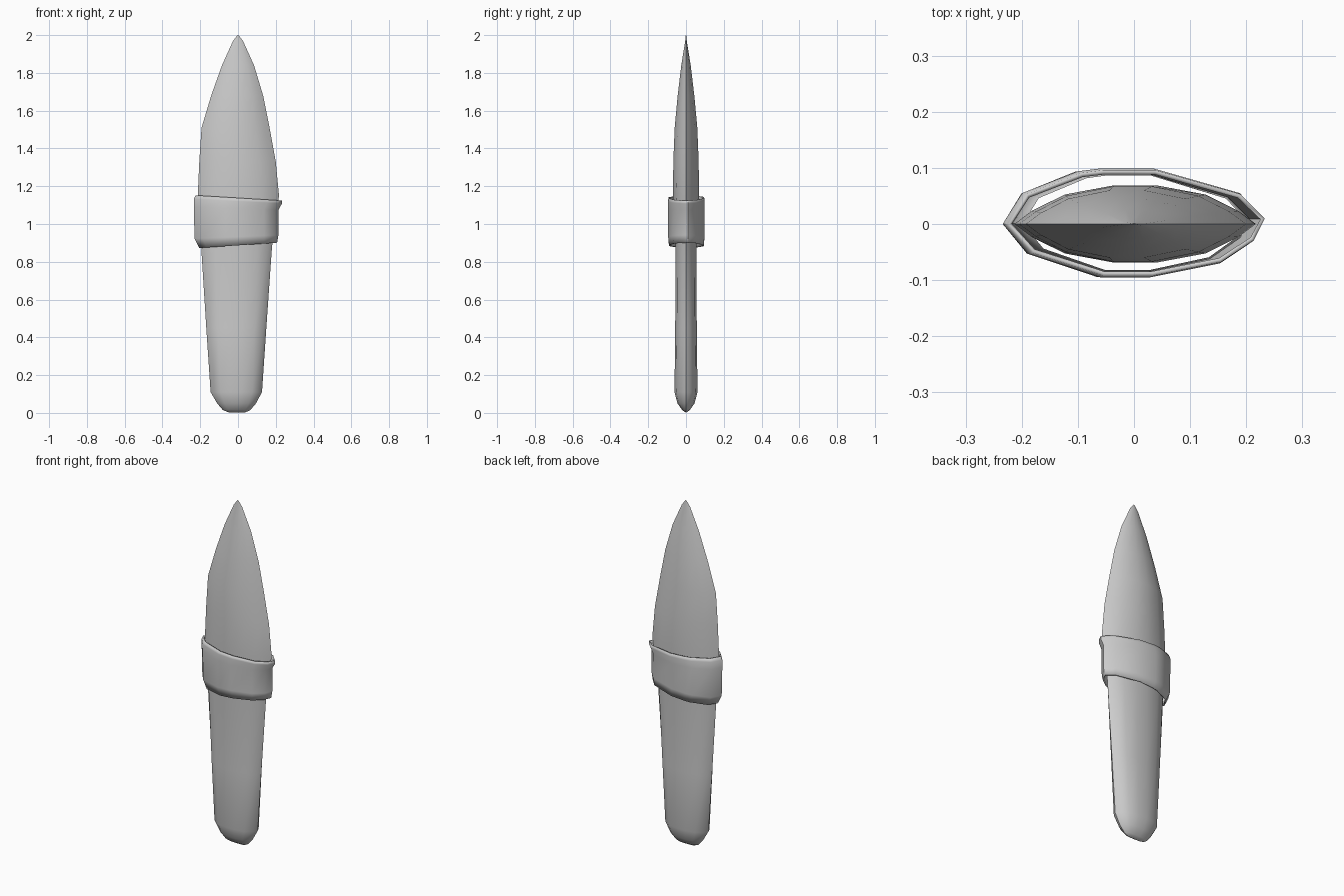
import bpy, bmesh

if "Cube" in bpy.data.objects:
    bpy.data.objects.remove(bpy.data.objects["Cube"])


def loft(name, rings, cap, angle):
    """Skin a stack of equal-length closed rings."""
    bm = bmesh.new()
    loops = [[bm.verts.new(p) for p in ring] for ring in rings]
    n = len(loops[0])
    for a, b in zip(loops, loops[1:]):
        for i in range(n):
            j = (i + 1) % n
            bm.faces.new((a[i], a[j], b[j], b[i]))
    if cap:
        bm.faces.new(loops[0][::-1])
        bm.faces.new(loops[-1])
        bmesh.ops.remove_doubles(bm, verts=bm.verts, dist=0.0005)
        bmesh.ops.recalc_face_normals(bm, faces=bm.faces)
    mesh = bpy.data.meshes.new(name)
    bm.to_mesh(mesh)
    bm.free()
    obj = bpy.data.objects.new(name, mesh)
    bpy.context.collection.objects.link(obj)
    bpy.context.view_layer.objects.active = obj
    obj.select_set(True)
    bpy.ops.object.shade_smooth_by_angle(angle=angle)
    obj.select_set(False)
    return obj


# Knife body: z, left x, right x, half thickness, roundness (handle 1, blade 0)
levels = [
    (0.003, -0.05, 0.04, 0.003, 1),
    (0.015, -0.08, 0.065, 0.02, 1),
    (0.05, -0.11, 0.095, 0.045, 1),
    (0.11, -0.145, 0.127, 0.061, 1),
    (0.45, -0.168, 0.15, 0.057, 0.9),
    (0.88, -0.195, 0.18, 0.056, 0.6),
    (1.15, -0.213, 0.217, 0.069, 0.1),
    (1.33, -0.205, 0.20, 0.067, 0),
    (1.51, -0.193, 0.167, 0.06, 0),
    (1.68, -0.142, 0.133, 0.044, 0),
    (1.84, -0.085, 0.085, 0.025, 0),
    (1.97, -0.026, 0.026, 0.004, 0),
    (2.0, -0.003, 0.003, 0.001, 0),
]
blade = [(1, 0), (0.85, 0.33), (0.58, 0.75), (0.17, 1)]
handle = [(1, 0), (0.92, 0.4), (0.62, 0.85), (0.2, 1)]


def body_ring(z, left, right, t, r):
    c, w = (left + right) / 2, (right - left) / 2
    q = [(b[0] * (1 - r) + h[0] * r, b[1] * (1 - r) + h[1] * r)
         for b, h in zip(blade, handle)]
    half = q + [(-x, y) for x, y in q[:0:-1]]
    full = half + [(-1, 0)] + [(x, -y) for x, y in half[:0:-1]]
    return [(c + x * w, y * t, z) for x, y in full]


loft("stone_blade", [body_ring(*v) for v in levels], True, 0.7)

# Band wrapped around the middle, slightly slanted and flared
outline = [(-0.235, 0), (-0.19, -0.053), (-0.06, -0.095), (0.03, -0.095),
           (0.155, -0.07), (0.215, -0.03), (0.235, 0.01), (0.19, 0.055),
           (0.035, 0.099), (-0.06, 0.099), (-0.10, 0.094), (-0.20, 0.055)]
# height fraction, left x, right x, thickness scale
wrap = [(0, -0.205, 0.207, 0.95), (0.18, -0.23, 0.214, 0.99),
        (0.78, -0.234, 0.214, 0.99), (0.93, -0.234, 0.233, 1),
        (1, -0.225, 0.233, 0.97)]


def wrap_ring(f, left, right, t):
    ring = []
    for x, y in outline:
        u = x / 0.235
        low, high = 0.887 + 0.014 * u, 1.138 - 0.014 * u
        sx = (left + right) / 2 + u * (right - left) / 2
        ring.append((sx, y * t, low + (high - low) * f))
    return ring


band = loft("grip_wrap", [wrap_ring(*v) for v in wrap], False, 1.0)
shell = band.modifiers.new("Thickness", "SOLIDIFY")
shell.thickness = 0.008
shell.offset = -1
